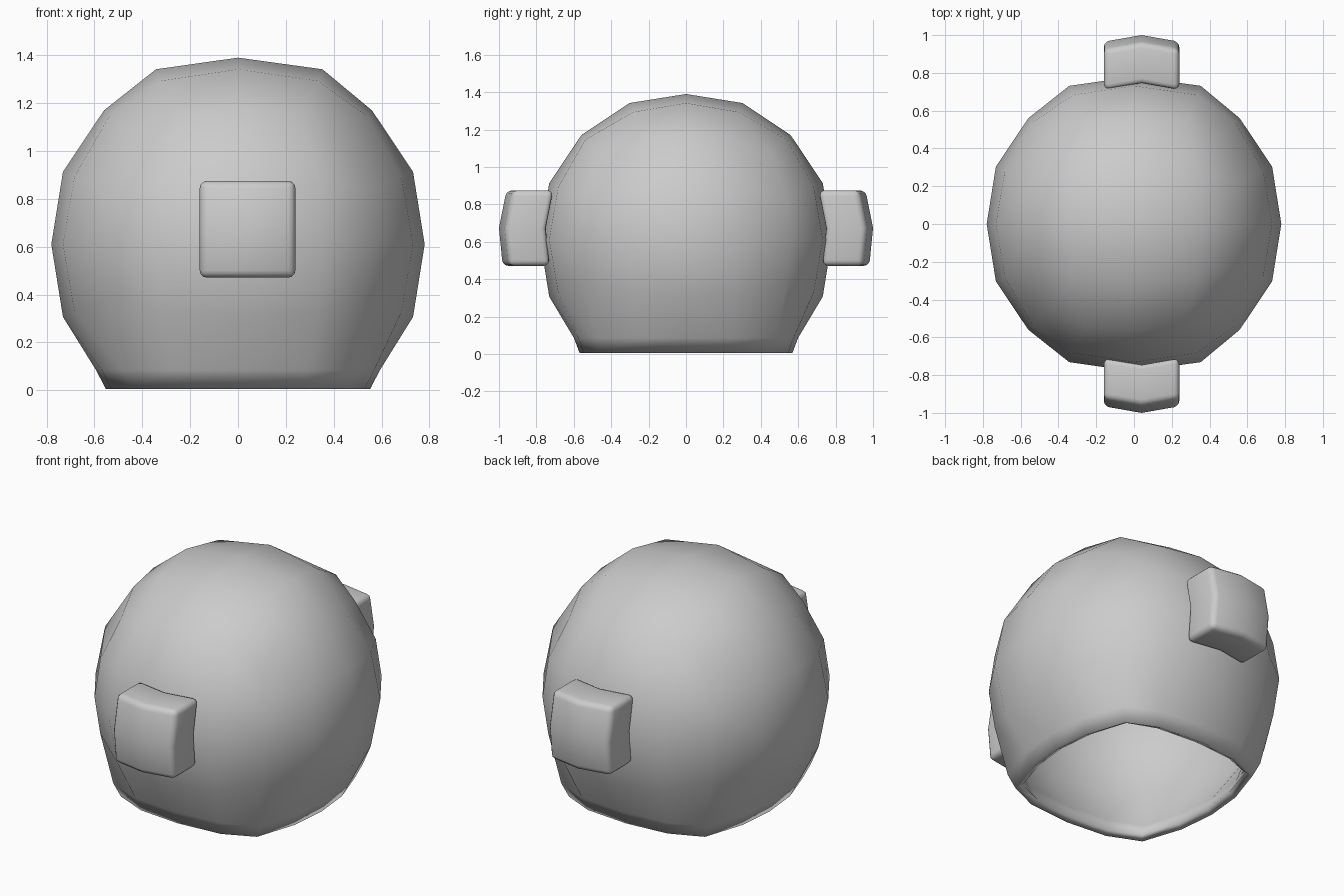
import bpy, bmesh, math
from mathutils import Vector

if "Cube" in bpy.data.objects:
    bpy.data.objects.remove(bpy.data.objects["Cube"])

R, CZ = 0.78, 0.61          # dome radius and centre height


def make_object(name, bm):
    bmesh.ops.recalc_face_normals(bm, faces=bm.faces)
    mesh = bpy.data.meshes.new(name)
    bm.to_mesh(mesh)
    bm.free()
    ob = bpy.data.objects.new(name, mesh)
    bpy.context.collection.objects.link(ob)
    return ob


def smooth(ob, angle):
    bpy.ops.object.select_all(action='DESELECT')
    ob.select_set(True)
    bpy.context.view_layer.objects.active = ob
    bpy.ops.object.shade_smooth_by_angle(angle=math.radians(angle))


def grid_cube(cuts):
    bm = bmesh.new()
    bmesh.ops.create_cube(bm, size=2)
    bmesh.ops.subdivide_edges(bm, edges=bm.edges[:], cuts=cuts, use_grid_fill=True)
    return bm


# Hollow dome: a 4x4-per-side cube rounded into a ball, bottom side removed
bm = grid_cube(3)
rim = [v for v in bm.verts if v.co.z < -0.99 and max(abs(v.co.x), abs(v.co.y)) > 0.99]
bmesh.ops.delete(bm, geom=[v for v in bm.verts if v.co.z < -0.99 and v not in rim], context='VERTS')
for v in bm.verts:
    c = v.co.copy()
    on_side = sum(abs(a) < 0.01 for a in c) == 2
    p = Vector([math.tan(a * math.pi / 4) for a in c]).normalized() * R * (1 if on_side else 1.015)
    if abs(abs(c.x) - 0.5) < 0.01:      # columns either side of the middle sit wider
        p.x += 0.05 if c.x > 0 else -0.04
    v.co = p + Vector((0, 0, CZ))

# Flattened rim with a narrow band above the opening
for v in rim:
    v.co = Vector((v.co.x * 1.06, v.co.y * 1.07, 0.085))
edges = [e for e in bm.edges if e.is_boundary]
ext = bmesh.ops.extrude_edge_only(bm, edges=edges)
for v in ext['geom']:
    if isinstance(v, bmesh.types.BMVert):
        v.co = Vector((v.co.x * 0.93, v.co.y * 0.95, 0.005))
dome = make_object("dome_shell", bm)
s = dome.modifiers.new("thickness", 'SOLIDIFY')
s.thickness, s.offset = 0.045, -1
smooth(dome, 180)

# Curved pads on the front and back of the dome
for name, side in (("front_pad", -1), ("back_pad", 1)):
    bm = grid_cube(1)
    for v in bm.verts:
        x, y, z = v.co
        bow = 1.0 - 0.035 * abs(x) - (0.04 if z > 0 else 0.02) * abs(z)
        v.co = (0.04 + 0.2 * x, side * (bow - 0.11 * (1 - y)), 0.673 + 0.202 * z)
    pad = make_object(name, bm)
    b = pad.modifiers.new("soft_edges", 'BEVEL')
    b.width, b.segments = 0.03, 3
    b.limit_method, b.angle_limit = 'ANGLE', math.radians(50)
    smooth(pad, 180)
